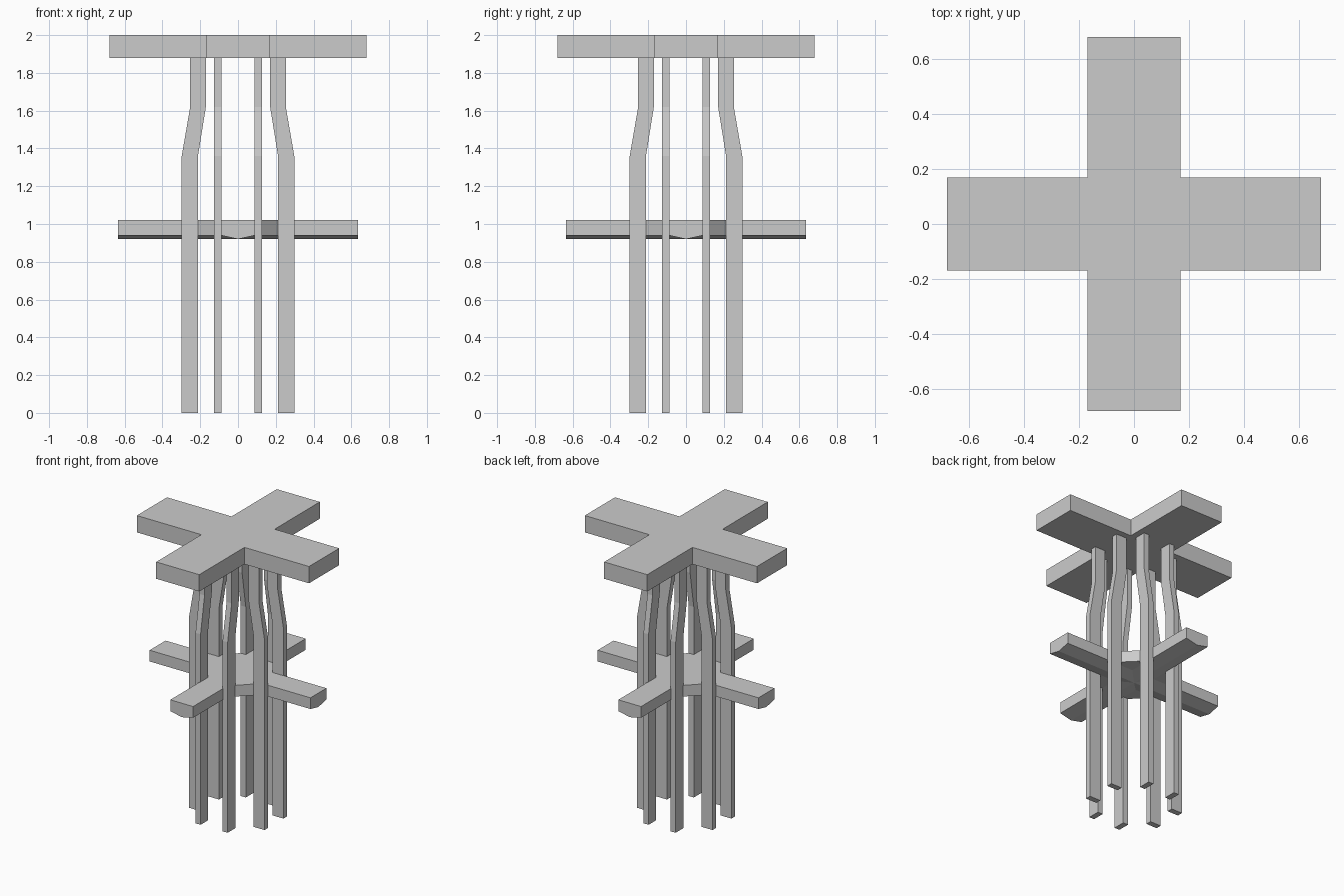
import bpy, bmesh
from mathutils import Matrix, Vector
from math import pi

if "Cube" in bpy.data.objects:
    bpy.data.objects.remove(bpy.data.objects["Cube"])


def make_object(name, bm):
    bmesh.ops.remove_doubles(bm, verts=bm.verts, dist=1e-4)
    bmesh.ops.recalc_face_normals(bm, faces=bm.faces)
    mesh = bpy.data.meshes.new(name)
    bm.to_mesh(mesh)
    bm.free()
    ob = bpy.data.objects.new(name, mesh)
    bpy.context.collection.objects.link(ob)
    return ob


def add_face(bm, pts):
    bm.faces.new([bm.verts.new(p) for p in pts])


def extrude(bm, pts, offset):
    # prism from a planar outline
    f = bm.faces.new([bm.verts.new(p) for p in pts])
    ext = bmesh.ops.extrude_face_region(bm, geom=[f])
    verts = [v for v in ext["geom"] if isinstance(v, bmesh.types.BMVert)]
    bmesh.ops.translate(bm, verts=verts, vec=offset)


turns = [Matrix.Rotation(k * pi / 2, 3, "Z") for k in range(4)]

# Top: flat cross-shaped slab
arm = [(0.68, -0.17, 1.88), (0.68, 0.17, 1.88), (0.17, 0.17, 1.88)]
bm = bmesh.new()
extrude(bm, [t @ Vector(p) for t in turns for p in arm], (0, 0, 0.12))
make_object("cross_top", bm)

# Middle brace: four arms with V-shaped undersides around a chamfered hub
L, W, H = 0.635, 0.09, 0.25
TOP, EDGE, RIDGE = 1.02, 0.94, 0.92
bm = bmesh.new()
outline = [(H, -W, TOP), (L, -W, TOP), (L, W, TOP), (H, W, TOP)]
add_face(bm, [t @ Vector(p) for t in turns for p in outline])
for t in turns:
    faces = [
        # arm end
        [(L, -W, TOP), (L, W, TOP), (L, W, EDGE), (L, 0, RIDGE), (L, -W, EDGE)],
        # hub corner side and underside
        [(H, W, TOP), (W, H, TOP), (W, H, EDGE), (H, W, EDGE)],
        [(W, W, EDGE), (H, W, EDGE), (W, H, EDGE)],
    ]
    for s in (W, -W):
        # arm sides and sloping underside
        faces.append([(H, s, TOP), (L, s, TOP), (L, s, EDGE), (H, s, EDGE)])
        faces.append([(0, 0, RIDGE), (L, 0, RIDGE), (L, s, EDGE),
                      (H, s, EDGE), (W, s, EDGE)])
    for f in faces:
        add_face(bm, [t @ Vector(p) for p in f])
make_object("middle_brace", bm)

# Legs: eight flat bars, each cranked inwards below the top
profile = [(0.212, 0), (0.298, 0), (0.298, 1.36), (0.253, 1.62),
           (0.253, 1.88), (0.17, 1.88), (0.17, 1.62), (0.212, 1.36)]
for i, t in enumerate(turns):
    for side in (-1, 1):
        bm = bmesh.new()
        y0 = side * 0.107 - 0.02
        extrude(bm, [t @ Vector((x, y0, z)) for x, z in profile],
                t @ Vector((0, 0.04, 0)))
        make_object(f"leg_{i + 1}_{'left' if side < 0 else 'right'}", bm)
